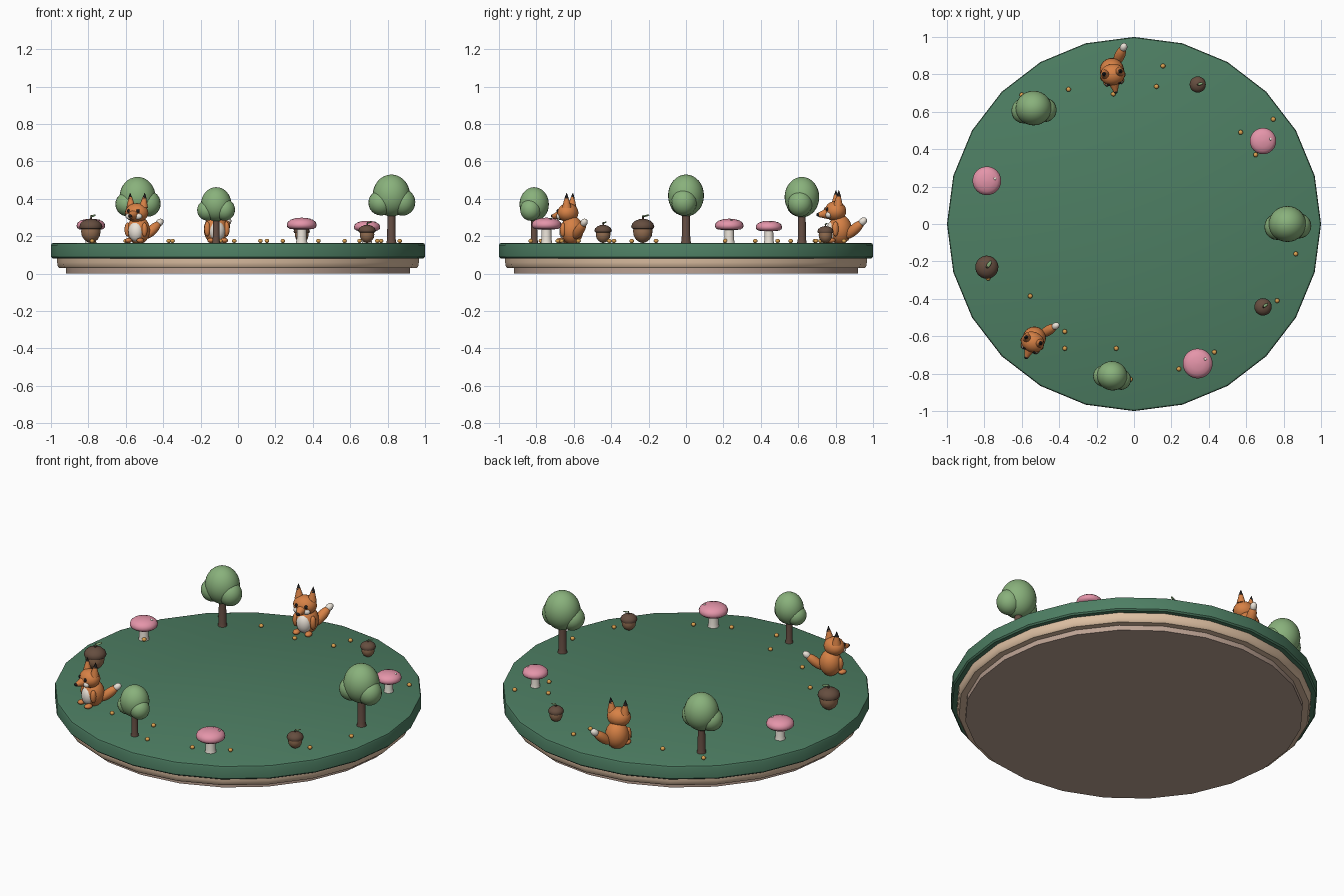
import bpy, bmesh, math
from mathutils import Matrix, Vector

if "Cube" in bpy.data.objects:
    bpy.data.objects.remove(bpy.data.objects["Cube"])

GROUND = 0.165


def material(name, r, g, b):
    m = bpy.data.materials.new(name)
    m.diffuse_color = (r, g, b, 1)
    m.use_nodes = True
    m.node_tree.nodes["Principled BSDF"].inputs["Base Color"].default_value = m.diffuse_color
    return m


GREEN = material("moss_green", 0.075, 0.21, 0.125)
CREAM = material("cream_wood", 0.72, 0.52, 0.36)
TAN = material("tan_wood", 0.5, 0.36, 0.29)
LEAF = material("leaf_green", 0.25, 0.44, 0.2)
BARK = material("bark", 0.13, 0.075, 0.055)
PINK = material("pink", 0.78, 0.3, 0.4)
WHITE = material("off_white", 0.82, 0.76, 0.68)
ORANGE = material("orange_fur", 0.68, 0.22, 0.06)
BLACK = material("black", 0.015, 0.013, 0.013)
NUT = material("nut_brown", 0.3, 0.16, 0.085)
CUP = material("cup_brown", 0.13, 0.075, 0.05)
GOLD = material("gold", 0.72, 0.36, 0.08)


def finish(bm, name, mat, angle=40):
    me = bpy.data.meshes.new(name)
    bmesh.ops.recalc_face_normals(bm, faces=bm.faces)
    bm.to_mesh(me)
    bm.free()
    ob = bpy.data.objects.new(name, me)
    bpy.context.collection.objects.link(ob)
    me.materials.append(mat)
    bpy.ops.object.select_all(action='DESELECT')
    ob.select_set(True)
    bpy.context.view_layer.objects.active = ob
    bpy.ops.object.shade_smooth_by_angle(angle=math.radians(angle))
    return ob


def aim(direction):
    return Vector(direction).to_track_quat('Z', 'Y').to_matrix().to_4x4()


def ball(name, at, radii, mat, base, direction=(0, 0, 1), seg=20):
    bm = bmesh.new()
    turn = Matrix() if direction == (0, 0, 1) else aim(direction)
    m = base @ Matrix.Translation(at) @ turn @ Matrix.Diagonal((*radii, 1))
    bmesh.ops.create_uvsphere(bm, u_segments=seg, v_segments=seg * 3 // 5, radius=1, matrix=m)
    return finish(bm, name, mat)


def cone(name, a, b, ra, rb, mat, base, seg=16):
    a, b = Vector(a), Vector(b)
    bm = bmesh.new()
    m = base @ Matrix.Translation((a + b) / 2) @ aim(b - a)
    bmesh.ops.create_cone(bm, cap_ends=True, segments=seg, radius1=ra, radius2=rb,
                          depth=(b - a).length, matrix=m)
    return finish(bm, name, mat)


def lathe(name, profile, mat, base, seg=24):
    # profile points (radius, z) from bottom to top; ends are capped
    bm = bmesh.new()
    rings = [[bm.verts.new(base @ Vector((r * math.cos(t), r * math.sin(t), z)))
              for t in (2 * math.pi * i / seg for i in range(seg))] for r, z in profile]
    for lo, hi in zip(rings, rings[1:]):
        for i in range(seg):
            j = (i + 1) % seg
            bm.faces.new((lo[i], lo[j], hi[j], hi[i]))
    bm.faces.new(rings[0][::-1])
    bm.faces.new(rings[-1])
    return finish(bm, name, mat)


def tree(base):
    lathe("trunk", [(0.027, 0), (0.023, 0.02), (0.02, 0.19)], BARK, base, 16)
    ball("canopy", (0, 0, 0.254), (0.1, 0.096, 0.112), LEAF, base, seg=28)
    ball("canopy_left", (-0.055, -0.015, 0.215), (0.068, 0.07, 0.068), LEAF, base)
    ball("canopy_right", (0.06, -0.01, 0.218), (0.068, 0.068, 0.072), LEAF, base)


def mushroom(base):
    lathe("stem", [(0.031, 0), (0.027, 0.02), (0.026, 0.085)], WHITE, base, 16)
    lathe("cap", [(0.03, 0.072), (0.064, 0.075), (0.077, 0.085), (0.08, 0.097), (0.075, 0.112),
                  (0.06, 0.124), (0.035, 0.132), (0.006, 0.135)], PINK, base)
    ball("cap_spot", (0.045, 0.012, 0.128), (0.008, 0.008, 0.004), WHITE, base, seg=10)


def acorn(base):
    lathe("nut", [(0.003, 0), (0.02, 0.006), (0.036, 0.018), (0.048, 0.037), (0.052, 0.06),
                  (0.05, 0.085)], NUT, base, 20)
    lathe("nut_cup", [(0.048, 0.075), (0.058, 0.077), (0.062, 0.087), (0.056, 0.105),
                      (0.04, 0.119), (0.02, 0.127), (0.003, 0.129)], CUP, base, 20)
    cone("nut_stalk", (0, 0, 0.122), (0.004, 0, 0.148), 0.006, 0.004, BARK, base, 8)
    ball("nut_leaf", (0.018, 0.004, 0.145), (0.01, 0.005, 0.024), LEAF, base, (0.9, 0.3, 0.2), 12)


def fox(base):
    ball("body", (0, 0.012, 0.072), (0.065, 0.064, 0.08), ORANGE, base)
    ball("belly", (0, -0.026, 0.064), (0.043, 0.036, 0.056), WHITE, base)
    ball("head", (0, -0.013, 0.17), (0.067, 0.058, 0.054), ORANGE, base)
    cone("snout", (0, -0.05, 0.158), (0, -0.104, 0.15), 0.032, 0.012, ORANGE, base)
    ball("nose", (0, -0.106, 0.152), (0.012, 0.011, 0.01), BLACK, base, seg=12)
    for s in (-1, 1):
        ball("cheek", (s * 0.026, -0.055, 0.15), (0.024, 0.016, 0.018), WHITE, base, seg=14)
        ball("eye", (s * 0.029, -0.062, 0.18), (0.01, 0.007, 0.011), BLACK, base, seg=12)
        cone("ear", (s * 0.038, -0.005, 0.2), (s * 0.043, -0.003, 0.257), 0.026, 0.01, ORANGE, base)
        cone("ear_tip", (s * 0.043, -0.003, 0.25), (s * 0.045, -0.002, 0.282), 0.0125, 0.001, BLACK, base)
        ball("paw", (s * 0.036, -0.045, 0.014), (0.02, 0.026, 0.014), ORANGE, base, seg=14)
        ball("arm", (s * 0.052, -0.022, 0.075), (0.017, 0.018, 0.04), ORANGE, base, seg=14)
    # tail sweeps up and out to one side
    ball("tail", (0.055, 0.08, 0.072), (0.028, 0.028, 0.07), ORANGE, base, (0.055, 0.08, 0.082))
    ball("tail_tip", (0.083, 0.12, 0.114), (0.02, 0.02, 0.027), WHITE, base, (0.055, 0.08, 0.082), 14)


# stacked round base
I = Matrix()
lathe("base_foot", [(0.92, 0), (0.92, 0.035)], TAN, I)
lathe("base_middle", [(0.955, 0.03), (0.963, 0.038), (0.967, 0.06), (0.967, 0.09)], CREAM, I)
lathe("base_top", [(0.992, 0.082), (1, 0.09), (1, 0.152), (0.996, 0.161), (0.985, GROUND)], GREEN, I)

# eleven decorations evenly spaced round the rim: (builder, scale, turn in degrees)
ring = [(tree, 1, 0), (mushroom, 0.88, 0), (acorn, 0.7, 0), (fox, 1, 10),
        (tree, 0.965, 0), (mushroom, 0.96, 0), (acorn, 1, 40), (fox, 0.95, -23),
        (tree, 0.815, -14), (mushroom, 1, 15), (acorn, 0.75, 20)]
for i, (build, size, turn) in enumerate(ring):
    t = 2 * math.pi * i / len(ring)
    build(Matrix.Translation((0.82 * math.cos(t), 0.82 * math.sin(t), GROUND - 0.001))
          @ Matrix.Rotation(math.radians(turn), 4, 'Z') @ Matrix.Scale(size, 4))

# scattered beads
beads = [(-0.35, 0.72), (0.155, 0.845), (0.12, 0.735), (-0.11, 0.695), (0.745, 0.56),
         (0.57, 0.49), (0.865, -0.16), (0.765, -0.41), (0.43, -0.685), (0.24, -0.775),
         (-0.095, -0.665), (-0.37, -0.665), (-0.37, -0.575), (-0.555, -0.385),
         (-0.78, -0.29), (-0.02, -0.83), (0.65, 0.37), (-0.6, 0.69), (-0.77, 0.21)]
for x, y in beads:
    ball("bead", (x, y, 0.175), (0.013, 0.013, 0.011), GOLD, I, seg=10)
